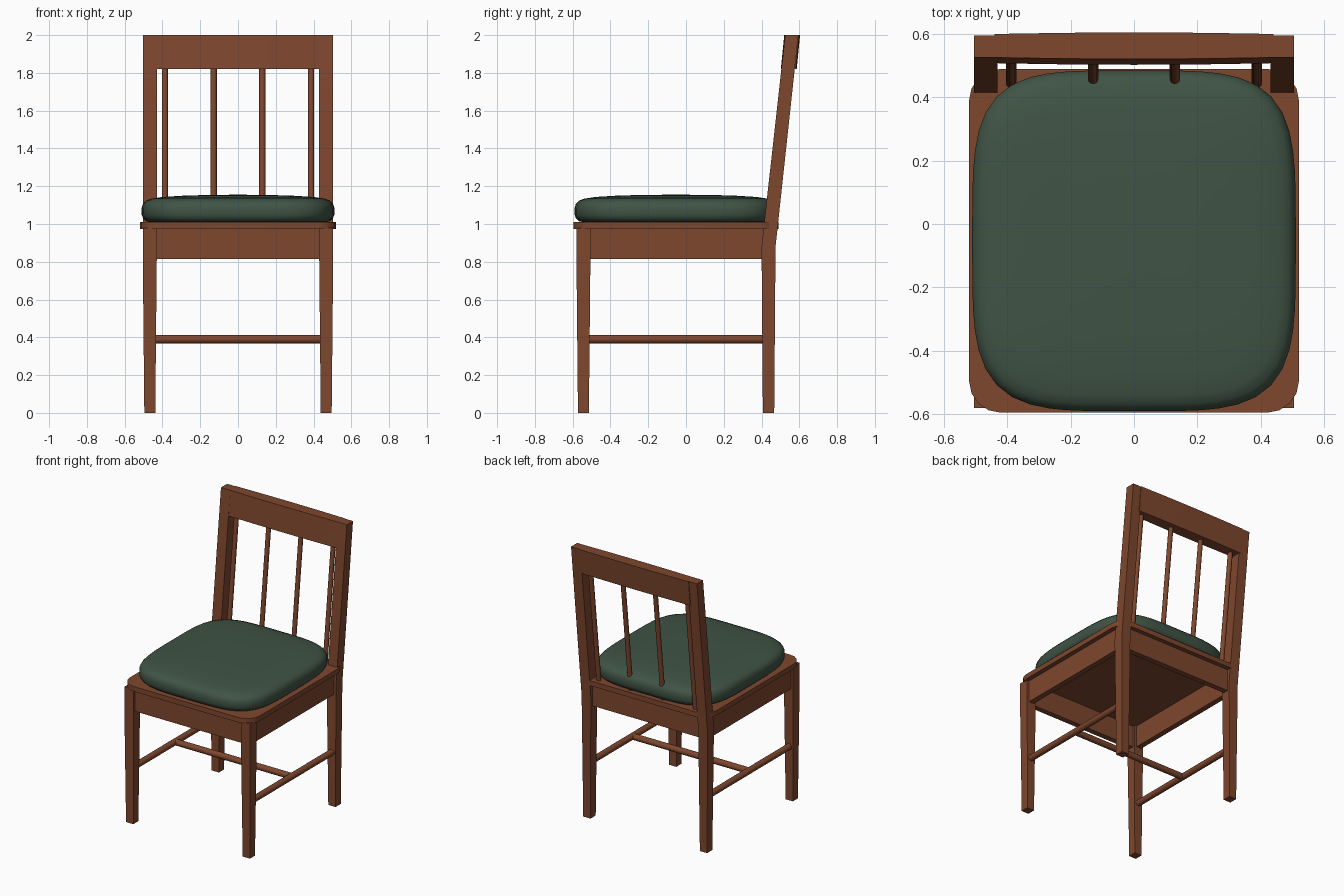
import bpy, bmesh, math
from mathutils import Vector

cube = bpy.data.objects.get("Cube")
if cube:
    bpy.data.objects.remove(cube, do_unlink=True)


def material(name, colour):
    m = bpy.data.materials.new(name)
    m.use_nodes = True
    m.diffuse_color = colour
    m.node_tree.nodes["Principled BSDF"].inputs["Base Color"].default_value = colour
    return m


wood = material("warm wood", (0.21, 0.063, 0.027, 1))
fabric = material("green fabric", (0.051, 0.087, 0.060, 1))


def finish(bm, name, mat, bevel=0, segments=2, angle=35):
    """Round the sharp edges, then turn the bmesh into a shaded object."""
    if bevel:
        edges = [e for e in bm.edges if e.calc_face_angle(0) > math.radians(40)]
        bmesh.ops.bevel(bm, geom=edges, offset=bevel, segments=segments,
                        profile=0.5, affect='EDGES', clamp_overlap=True)
    bmesh.ops.recalc_face_normals(bm, faces=bm.faces)
    mesh = bpy.data.meshes.new(name)
    bm.to_mesh(mesh)
    bm.free()
    obj = bpy.data.objects.new(name, mesh)
    bpy.context.collection.objects.link(obj)
    mesh.materials.append(mat)
    bpy.ops.object.select_all(action='DESELECT')
    obj.select_set(True)
    bpy.context.view_layer.objects.active = obj
    bpy.ops.object.shade_smooth_by_angle(angle=math.radians(angle))
    return obj


def loft(rings):
    """Skin a stack of equal-length point rings and cap both ends."""
    bm = bmesh.new()
    loops = [[bm.verts.new(p) for p in ring] for ring in rings]
    for a, b in zip(loops, loops[1:]):
        for i in range(len(a)):
            j = (i + 1) % len(a)
            bm.faces.new((a[i], a[j], b[j], b[i]))
    bm.faces.new(loops[0])
    bm.faces.new(loops[-1])
    return bm


def rect(x, y, z, w, d):
    return [(x + sx * w / 2, y + sy * d / 2, z)
            for sx, sy in ((-1, -1), (1, -1), (1, 1), (-1, 1))]


def box(name, lo, hi, bevel):
    c = [(a + b) / 2 for a, b in zip(lo, hi)]
    w, d = hi[0] - lo[0], hi[1] - lo[1]
    bm = loft([rect(c[0], c[1], z, w, d) for z in (lo[2], hi[2])])
    return finish(bm, name, wood, bevel)


def rod(name, start, end, radius):
    a, b = Vector(start), Vector(end)
    bm = bmesh.new()
    bmesh.ops.create_cone(bm, cap_ends=True, segments=16, radius1=radius,
                          radius2=radius, depth=(b - a).length)
    bm.transform(Vector((0, 0, 1)).rotation_difference(b - a).to_matrix().to_4x4())
    bmesh.ops.translate(bm, vec=(a + b) / 2, verts=bm.verts)
    return finish(bm, name, wood)


LEG_X, FRONT_Y, BACK_Y, MID_Y = 0.467, -0.543, 0.437, -0.053

# Legs, back posts, side aprons and side stretchers
for side, s in (("left", 1), ("right", -1)):
    x = s * LEG_X
    bm = loft([rect(x, FRONT_Y, 0, 0.058, 0.058),
               rect(x, FRONT_Y, 0.82, 0.074, 0.074),
               rect(x, FRONT_Y, 0.98, 0.074, 0.074)])
    finish(bm, side + "_front_leg", wood, 0.006)
    bm = loft([rect(x, BACK_Y, 0, 0.058, 0.06),
               rect(x, BACK_Y, 0.88, 0.074, 0.074),
               rect(x, 0.560, 2.0, 0.074, 0.070)])
    finish(bm, side + "_back_post", wood, 0.006)
    box(side + "_apron", (x - 0.02, FRONT_Y, 0.815), (x + 0.02, BACK_Y, 0.98), 0.003)
    rod(side + "_stretcher", (x, FRONT_Y, 0.39), (x, BACK_Y, 0.39), 0.022)

# Front and back aprons and the cross stretcher
for name, y in (("front_apron", FRONT_Y), ("back_apron", BACK_Y)):
    box(name, (-LEG_X, y - 0.02, 0.815), (LEG_X, y + 0.02, 0.98), 0.003)
rod("cross_stretcher", (-LEG_X, MID_Y, 0.39), (LEG_X, MID_Y, 0.39), 0.022)


# Seat board with rounded corners
def rounded(z, hx, hy, r, steps=4):
    ring = []
    for q, (sx, sy) in enumerate(((1, 1), (-1, 1), (-1, -1), (1, -1))):
        for k in range(steps + 1):
            t = (q + k / steps) * math.pi / 2
            ring.append((sx * (hx - r) + r * math.cos(t),
                         MID_Y + sy * (hy - r) + r * math.sin(t), z))
    return ring


bm = loft([rounded(z, 0.52, 0.542, 0.1) for z in (0.974, 1.01)])
finish(bm, "seat_board", wood, 0.01)

# Crest rail, leaning with the posts and a little fuller in the middle
rings = []
for x in (-0.44, -0.22, 0, 0.22, 0.44):
    half = 0.037 + 0.005 * (1 - (x / 0.44) ** 2)
    rings.append([(x, 0.553 + sy * half + sz * 0.009, 1.91 + sz * 0.09)
                  for sy, sz in ((-1, -1), (1, -1), (1, 1), (-1, 1))])
finish(loft(rings), "crest_rail", wood, 0.018, 3)

# Back spindles
for i in range(4):
    x = (i - 1.5) * 0.258
    rod("spindle_%d" % (i + 1), (x, 0.444, 1.0), (x, 0.538, 1.84), 0.0165)


# Seat cushion: squarish rounded rings following a soft edge profile
def squircle(inset, z, count=64, power=4.2):
    ring = []
    for i in range(count):
        t = 2 * math.pi * i / count
        c, s = math.cos(t), math.sin(t)
        r = (abs(c) ** power + abs(s) ** power) ** (-1 / power)
        ring.append((c * r * (0.51 - inset), MID_Y + s * r * (0.537 - inset), z))
    return ring


profile = [(0.06, 1.008), (0.025, 1.014), (0.007, 1.03), (0, 1.05), (0, 1.085),
           (0.007, 1.107), (0.022, 1.123), (0.05, 1.134), (0.11, 1.143),
           (0.22, 1.15), (0.36, 1.154), (0.48, 1.155)]
finish(loft([squircle(*p) for p in profile]), "seat_cushion", fabric, angle=60)
